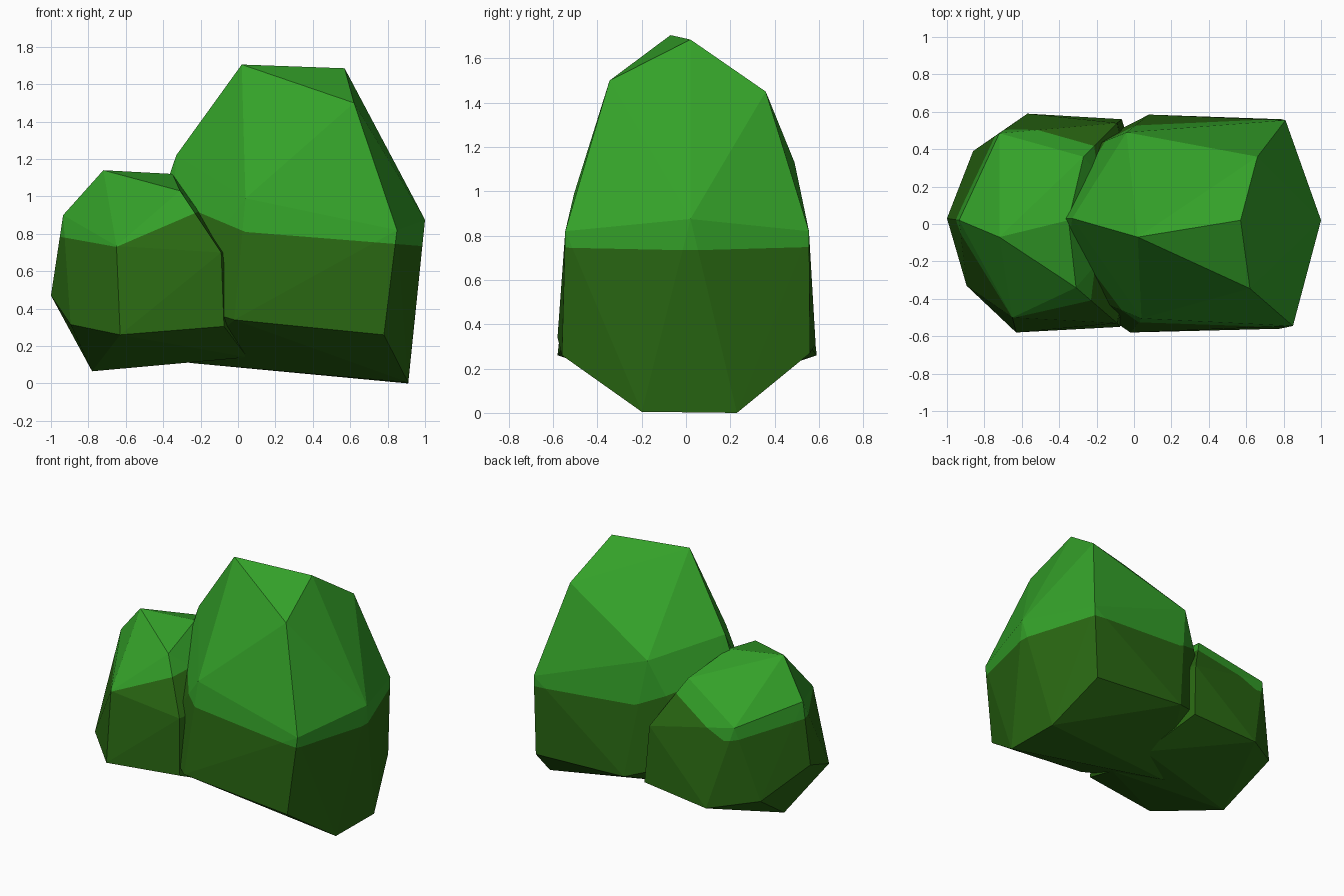
import bpy, bmesh
from mathutils import Vector

if "Cube" in bpy.data.objects:
    bpy.data.objects.remove(bpy.data.objects["Cube"])


def material(name, color):
    m = bpy.data.materials.new(name)
    m.diffuse_color = (*color, 1)
    m.use_nodes = True
    m.node_tree.nodes["Principled BSDF"].inputs["Base Color"].default_value = m.diffuse_color
    return m


light_green = material("light leaf green", (0.034, 0.355, 0.022))
dark_green = material("dark leaf green", (0.022, 0.135, 0.006))


def bush(name, points, kink_x, kink_z, slope_left, slope_right):
    """Faceted convex clump; lower part dark below a bent height line."""
    bm = bmesh.new()
    verts = [bm.verts.new(p) for p in points]
    res = bmesh.ops.convex_hull(bm, input=verts)
    loose = {g for g in res["geom_interior"] + res["geom_unused"]
             if isinstance(g, bmesh.types.BMVert)}
    bmesh.ops.delete(bm, geom=list(loose), context='VERTS')

    # split at the bend, then cut the colour line on each side
    kink = Vector((kink_x, 0, kink_z))
    bmesh.ops.bisect_plane(bm, geom=bm.verts[:] + bm.edges[:] + bm.faces[:],
                           plane_co=kink, plane_no=(1, 0, 0))
    for side, slope in ((-1, slope_left), (1, slope_right)):
        faces = [f for f in bm.faces
                 if (f.calc_center_median().x - kink_x) * side > 0]
        edges = {e for f in faces for e in f.edges}
        vs = {v for f in faces for v in f.verts}
        bmesh.ops.bisect_plane(bm, geom=list(vs) + list(edges) + faces,
                               plane_co=kink, plane_no=Vector((-slope, 0, 1)).normalized())
    for f in bm.faces:
        c = f.calc_center_median()
        slope = slope_left if c.x < kink_x else slope_right
        f.material_index = 0 if c.z > kink_z + slope * (c.x - kink_x) else 1
        f.smooth = False
    bmesh.ops.recalc_face_normals(bm, faces=bm.faces[:])

    me = bpy.data.meshes.new(name)
    bm.to_mesh(me)
    bm.free()
    me.materials.append(light_green)
    me.materials.append(dark_green)
    ob = bpy.data.objects.new(name, me)
    bpy.context.collection.objects.link(ob)


# tall clump on the right
bush("large_bush", [
    (0.02, -0.07, 1.705), (0.57, 0.02, 1.685), (0.62, -0.345, 1.50),
    (0.66, 0.36, 1.45), (-0.33, 0.03, 1.22), (0.04, -0.505, 0.99),
    (-0.04, 0.49, 1.13), (0.85, -0.545, 0.82), (1.0, 0.02, 0.875),
    (0.81, 0.555, 0.82), (0.78, -0.56, 0.26), (0.79, 0.56, 0.27),
    (-0.02, -0.58, 0.34), (0.08, 0.585, 0.31), (0.91, -0.20, 0.005),
    (0.91, 0.23, 0.0), (-0.26, 0.0, 0.11), (-0.52, 0.02, 0.66),
    (-0.38, -0.33, 0.45), (-0.36, 0.36, 0.45),
], 0.04, 0.81, -0.42, -0.08)

# low clump on the left
bush("small_bush", [
    (-0.72, -0.07, 1.14), (-0.35, 0.02, 1.12), (-0.31, -0.34, 1.03),
    (-0.27, 0.36, 1.02), (-0.935, 0.02, 0.90), (-0.65, -0.50, 0.735),
    (-0.72, 0.485, 0.83), (-0.09, -0.53, 0.70), (-0.09, 0.54, 0.70),
    (0.0, 0.02, 0.70), (-1.0, 0.03, 0.47), (-0.895, -0.33, 0.315),
    (-0.86, 0.39, 0.31), (-0.63, -0.58, 0.26), (-0.57, 0.59, 0.26),
    (-0.075, -0.55, 0.305), (-0.065, 0.56, 0.30), (-0.78, 0.01, 0.065),
    (0.05, -0.17, 0.14), (0.05, 0.17, 0.14),
], -0.65, 0.73, -0.18, 0.43)
